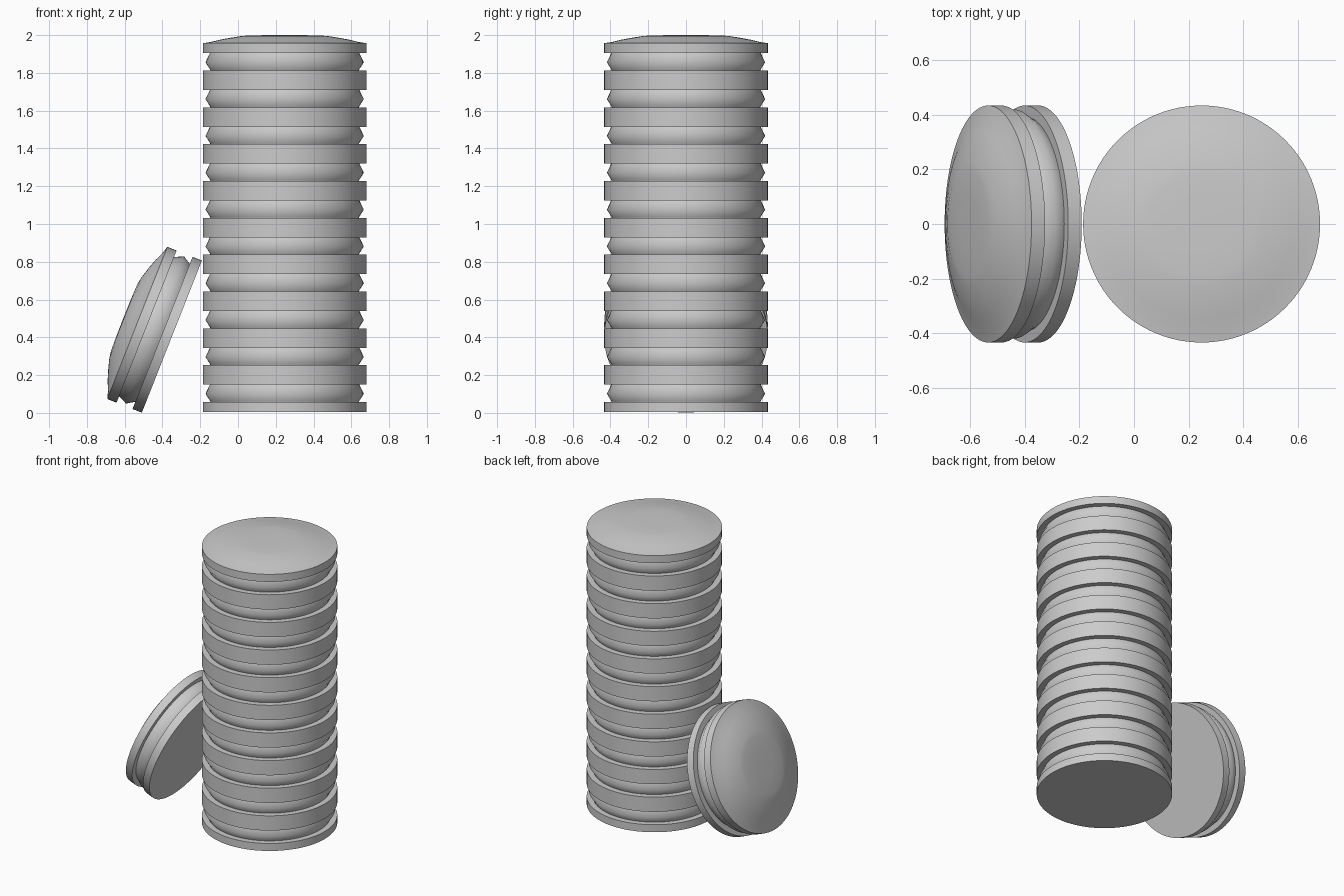
import bpy, math
from mathutils import Matrix

if "Cube" in bpy.data.objects:
    bpy.data.objects.remove(bpy.data.objects["Cube"])

R = 0.433            # wafer radius
SEG = 96
PITCH = 0.195        # spacing of the stacked biscuits


def lathe(name, profile, matrix, angle=30):
    """Revolve an (r, z) profile, starting and ending on the axis."""
    verts, rings, faces = [], [], []
    for r, z in profile:
        n = SEG if r > 0 else 1
        rings.append([len(verts) + i for i in range(n)])
        for i in range(n):
            a = 2 * math.pi * i / SEG
            verts.append((r * math.cos(a), r * math.sin(a), z))
    for lo, hi in zip(rings, rings[1:]):
        for i in range(SEG):
            j = (i + 1) % SEG
            if len(lo) == 1:
                faces.append((lo[0], hi[j], hi[i]))
            elif len(hi) == 1:
                faces.append((lo[i], lo[j], hi[0]))
            else:
                faces.append((lo[i], lo[j], hi[j], hi[i]))
    mesh = bpy.data.meshes.new(name)
    mesh.from_pydata(verts, [], faces)
    ob = bpy.data.objects.new(name, mesh)
    bpy.context.collection.objects.link(ob)
    ob.matrix_world = matrix
    bpy.ops.object.select_all(action='DESELECT')
    ob.select_set(True)
    bpy.context.view_layer.objects.active = ob
    bpy.ops.object.shade_smooth_by_angle(angle=math.radians(angle))
    return ob


def biscuit(tag, matrix, dome):
    # flat lower wafer
    lathe("lower_wafer_" + tag, [(0, 0), (R, 0), (R, 0.053), (0, 0.053)], matrix)
    # cream filling with a ridged edge
    lathe("filling_" + tag,
          [(0, 0.048), (0.392, 0.048), (0.395, 0.058), (0.419, 0.096),
           (0.395, 0.146), (0.392, 0.155), (0, 0.155)], matrix, 65)
    # upper wafer with a soft domed top
    top = [(R, 0.0), (0.39, 0.16), (0.345, 0.42), (0.29, 0.66), (0.23, 0.88),
           (0.19, 0.96), (0.10, 0.99), (0, 1.0)]
    lathe("upper_wafer_" + tag,
          [(0, 0.144), (R, 0.144)] + [(r, 0.197 + dome * h) for r, h in top], matrix)


# stack of ten biscuits
for k in range(10):
    biscuit(f"stack_{k + 1}", Matrix.Translation((0.247, 0, 0.005 + k * PITCH)), 0.043)

# single biscuit leaning against the stack
tilt = -math.atan2(0.93, 0.367)
biscuit("leaning", Matrix.Translation((-0.35, 0, 0.404)) @ Matrix.Rotation(tilt, 4, 'Y'), 0.078)
